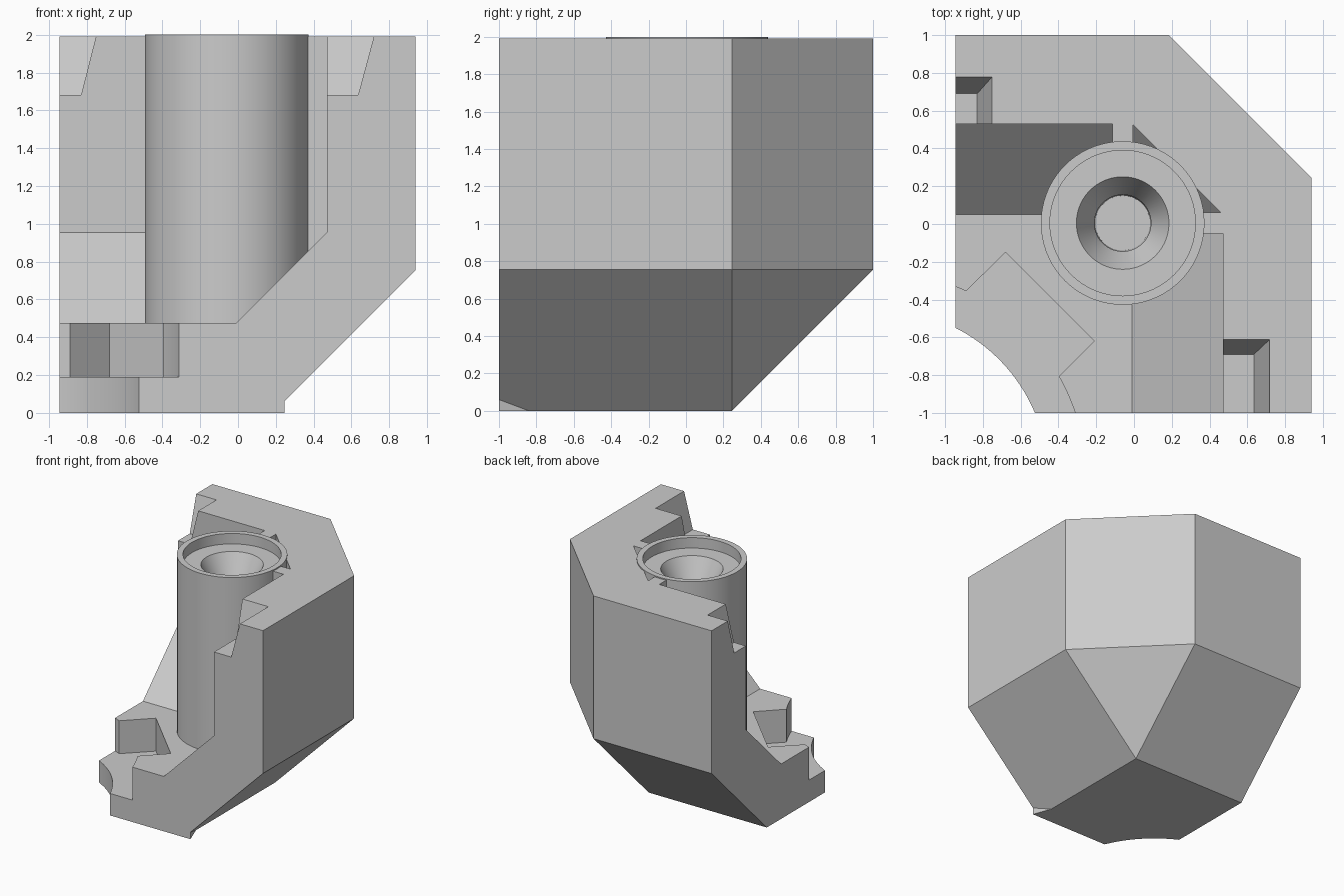
import bpy, bmesh, math

old = bpy.data.objects.get("Cube")
if old:
    bpy.data.objects.remove(old, do_unlink=True)

GREY = (0.6, 0.6, 0.6, 1)
mat = bpy.data.materials.new("light grey")
mat.use_nodes = True
mat.diffuse_color = GREY
mat.node_tree.nodes["Principled BSDF"].inputs["Base Color"].default_value = GREY


def finish(name, bm):
    bmesh.ops.recalc_face_normals(bm, faces=bm.faces)
    mesh = bpy.data.meshes.new(name)
    bm.to_mesh(mesh)
    bm.free()
    mesh.materials.append(mat)
    ob = bpy.data.objects.new(name, mesh)
    bpy.context.collection.objects.link(ob)
    return ob


def activate(ob):
    bpy.ops.object.select_all(action='DESELECT')
    ob.select_set(True)
    bpy.context.view_layer.objects.active = ob


def hull(name, points):
    """Convex solid around the points."""
    bm = bmesh.new()
    for p in points:
        bm.verts.new(p)
    bmesh.ops.convex_hull(bm, input=bm.verts[:])
    bmesh.ops.dissolve_limit(bm, angle_limit=0.01, verts=bm.verts[:], edges=bm.edges[:])
    return finish(name, bm)


def frustum(name, low, z0, high, z1):
    return hull(name, [(x, y, z0) for x, y in low] + [(x, y, z1) for x, y in high])


def rect(x0, x1, y0, y1):
    return [(x0, y0), (x1, y0), (x1, y1), (x0, y1)]


def corner(name, x0, x1, y0, y1, z0, z1, c):
    """Box with its three edges and the corner at (x1, y1, z0) cut by c."""
    top = [(x0, y0), (x1, y0), (x1, y1 - c), (x1 - c, y1), (x0, y1)]
    pts = [(x, y, z) for x, y in top for z in (z0 + c, z1)]
    pts += [(x, y, z0) for x, y in rect(x0, x1 - c, y0, y1 - c)]
    return hull(name, pts)


def disc(name, x, y, r, z0, z1):
    n = 160
    ring = [(x + r * math.cos(math.tau * i / n), y + r * math.sin(math.tau * i / n))
            for i in range(n)]
    return frustum(name, ring, z0, ring, z1)


# Chamfered outer shell
shell = corner("corner_shell", -0.945, 0.94, -1, 1, 0, 1.99, 0.755)

# Cavity, tapered top notches, floor pocket and round cutaway
AX = -1.345
cutters = [
    corner("cavity_cutter", -1.3, 0.47, -1.3, 0.53, 0.475, 2.3, 0.48),
    frustum("left_notch_cutter", rect(-1.1, -0.83, 0.4, 0.69), 1.68,
            rect(-1.1, -0.75, 0.4, 0.78), 1.995),
    frustum("right_notch_cutter", rect(0.4, 0.635, -1.1, -0.69), 1.68,
            rect(0.4, 0.72, -1.1, -0.61), 1.995),
    disc("pocket_round_cutter", AX, AX, 1.09, 0.19, 0.6),
    disc("cutaway_cutter", AX, AX, 0.89, -0.2, 0.7),
]
slot = [(-0.97, -0.435), (-0.68, -0.15), (-0.21, -0.62), (-0.5, -0.91)]
cutters.append(frustum("pocket_slot_cutter", slot, 0.19, slot, 0.62))
activate(shell)
for cutter in cutters:
    mod = shell.modifiers.new("cut", 'BOOLEAN')
    mod.operation = 'DIFFERENCE'
    mod.solver = 'EXACT'
    mod.object = cutter
    bpy.ops.object.modifier_apply(modifier=mod.name)
    bpy.data.objects.remove(cutter, do_unlink=True)

# Screw boss: turned profile with rim recess, countersink and bore
BX, BY = -0.06, 0.005
profile = [(0, 0.475), (0.433, 0.475), (0.433, 2), (0.385, 2), (0.385, 1.91),
           (0.245, 1.91), (0.15, 1.72), (0.145, 0.6), (0, 0.6)]
bm = bmesh.new()
verts = [bm.verts.new((BX + r, BY, z)) for r, z in profile]
edges = [bm.edges.new(pair) for pair in zip(verts, verts[1:])]
bmesh.ops.spin(bm, geom=verts + edges, cent=(BX, BY, 0), axis=(0, 0, 1),
               angle=math.tau, steps=72)
bmesh.ops.remove_doubles(bm, verts=bm.verts[:], dist=0.0005)
boss = finish("screw_boss", bm)

# Ribs tying the boss to the walls
W = 0.055
for name, r in (("back_rib", rect(BX - W, BX + W, BY + 0.4, 0.53)),
                ("side_rib", rect(BX + 0.4, 0.47, BY - W, BY + W))):
    frustum(name, r, 0.8, r, 1.99)

# Small sliver at the front foot of the side chamfer
hull("foot_sliver", [(0.185, -1, 0), (0.245, -1, 0), (0.245, -1, 0.06), (0.185, -0.84, 0)])

for ob in (shell, boss):
    activate(ob)
    bpy.ops.object.shade_smooth_by_angle(angle=math.radians(20))
